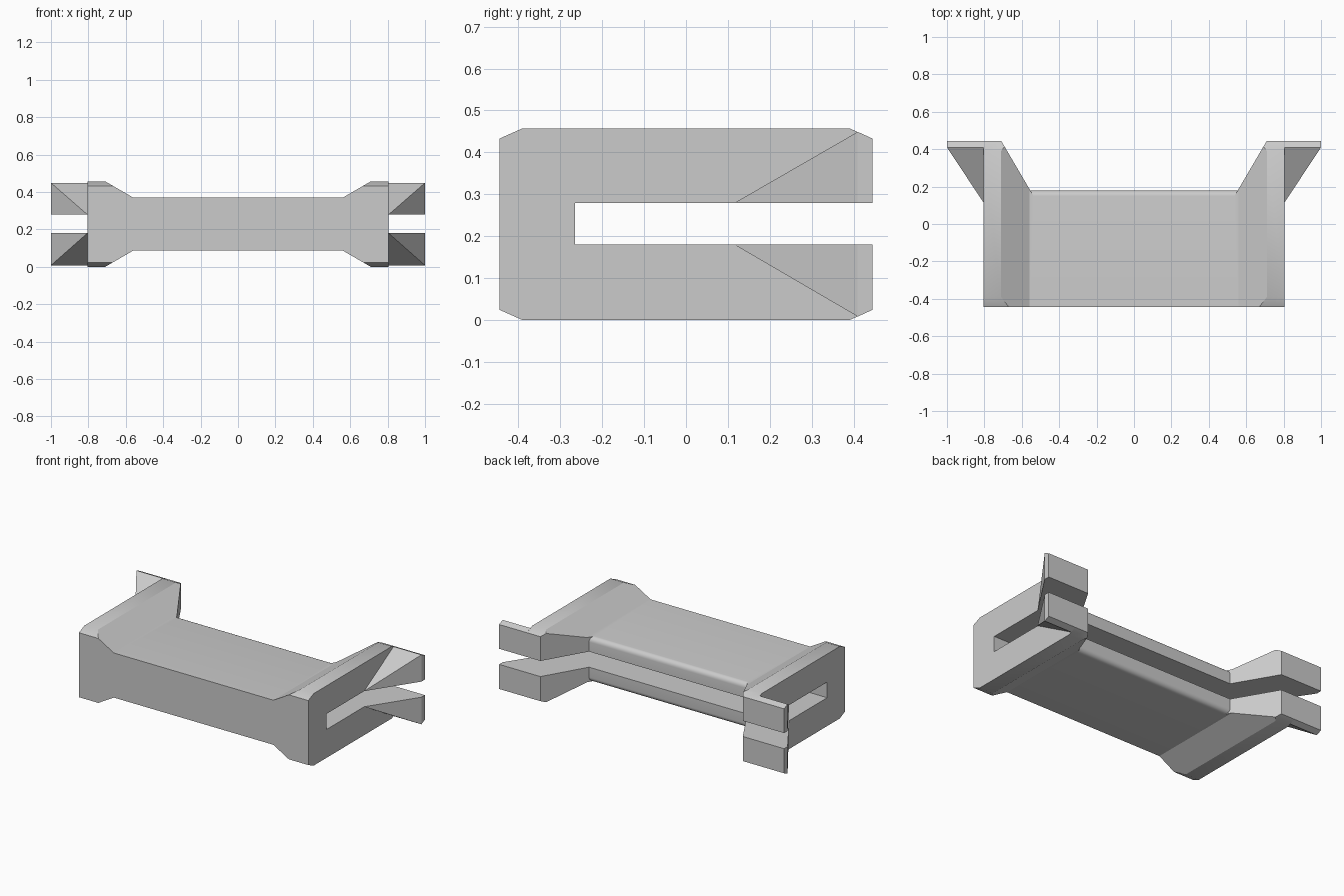
import bpy, bmesh, math
from mathutils import Vector

cube = bpy.data.objects.get("Cube")
if cube:
    bpy.data.objects.remove(cube)

H = 0.457                       # total height
MID = H / 2
SLOT_LO, SLOT_HI = 0.18, 0.279
SIDE, BACK = 0.805, 0.445
EDGE = 0.433                    # height where the end chamfers finish

grey = bpy.data.materials.new("plain_grey")
grey.use_nodes = True
colour = (0.6, 0.6, 0.6, 1)
grey.diffuse_color = colour
grey.node_tree.nodes["Principled BSDF"].inputs["Base Color"].default_value = colour


def finish(bm, name):
    bmesh.ops.recalc_face_normals(bm, faces=bm.faces)
    mesh = bpy.data.meshes.new(name)
    bm.to_mesh(mesh)
    bm.free()
    mesh.materials.append(grey)
    obj = bpy.data.objects.new(name, mesh)
    bpy.context.collection.objects.link(obj)
    return obj


def prism(name, profile, place, lo, hi):
    """Loft a 2D profile between two ends; place maps (a, b, depth) to xyz."""
    bm = bmesh.new()
    rings = [[bm.verts.new(place(a, b, d)) for a, b in profile] for d in (lo, hi)]
    n = len(profile)
    for ring in rings:
        bm.faces.new(ring)
    for i in range(n):
        j = (i + 1) % n
        bm.faces.new((rings[0][i], rings[0][j], rings[1][j], rings[1][i]))
    return finish(bm, name)


def boolean(target, cutter, operation):
    mod = target.modifiers.new(operation, 'BOOLEAN')
    mod.operation, mod.object, mod.solver = operation, cutter, 'EXACT'
    bpy.context.view_layer.objects.active = target
    bpy.ops.object.modifier_apply(modifier=mod.name)
    bpy.data.objects.remove(cutter)


def smooth(obj):
    bpy.ops.object.select_all(action='DESELECT')
    obj.select_set(True)
    bpy.context.view_layer.objects.active = obj
    bpy.ops.object.shade_smooth_by_angle(angle=math.radians(28))


# Body: front silhouette with raised ends
upper = [(SIDE, H), (0.71, H), (0.56, 0.37), (-0.56, 0.37), (-0.71, H), (-SIDE, H)]
lower = [(x, H - z) for x, z in reversed(upper)]
body = prism("clip_body", upper + lower, lambda a, b, d: (a, d, b), -0.5, 0.5)

# Plan outline: arms flare towards the back
right = [(0.9, -0.6), (0.9, 0.6), (0.801, 0.6), (0.555, 0.18)]
plan = right + [(-x, y) for x, y in reversed(right)]
boolean(body, prism("plan", plan, lambda a, b, d: (a, b, d), -0.2, 0.7), 'INTERSECT')

# Side outline: chamfered ends and the long slot open at the back
top_half = [(-BACK, EDGE), (-0.39, H + 0.0005), (0.39, H + 0.0005), (BACK, EDGE),
            (BACK, SLOT_HI), (-0.265, SLOT_HI)]
side = top_half + [(y, H - z) for y, z in reversed(top_half)]
side = [(y, SLOT_LO if abs(z - (H - SLOT_HI)) < 1e-6 else z) for y, z in side]
boolean(body, prism("side", side, lambda a, b, d: (d, a, b), -1, 1), 'INTERSECT')

# Rounded long edges at the back of the middle
R = 0.03
arc = [(0.18 - R + R * math.cos(t * math.pi / 12), 0.37 - R + R * math.sin(t * math.pi / 12))
       for t in range(7)]
corner = arc + [(0.15, 0.39), (0.2, 0.39), (0.2, 0.34)]
for flip in (False, True):
    prof = [(y, H - z if flip else z) for y, z in corner]
    cutter = prism("rounding", prof,
                   lambda a, b, d: (d * (0.555 + (a - 0.18) * 0.5857), a, b), -1, 1)
    boolean(body, cutter, 'DIFFERENCE')
smooth(body)

# Hooks: tapered wedges with a chamfered back lip, four by mirroring
lip = 0.449
wedge = [(SIDE, 0.115, SLOT_HI), (SIDE, 0.41, lip), (1, 0.41, SLOT_HI), (1, 0.41, lip),
         (1, BACK, SLOT_HI), (1, BACK, EDGE), (SIDE, BACK, SLOT_HI), (SIDE, BACK, EDGE)]
for sx, side_name in ((1, "left"), (-1, "right")):
    for up, level in ((True, "upper"), (False, "lower")):
        bm = bmesh.new()
        for x, y, z in wedge:
            if not up:
                z = SLOT_LO if z == SLOT_HI else H - z
            bm.verts.new(Vector((sx * x, y, z)))
        bmesh.ops.convex_hull(bm, input=bm.verts[:])
        bmesh.ops.dissolve_limit(bm, angle_limit=0.01, verts=bm.verts[:], edges=bm.edges[:])
        finish(bm, f"{side_name}_{level}_hook")
